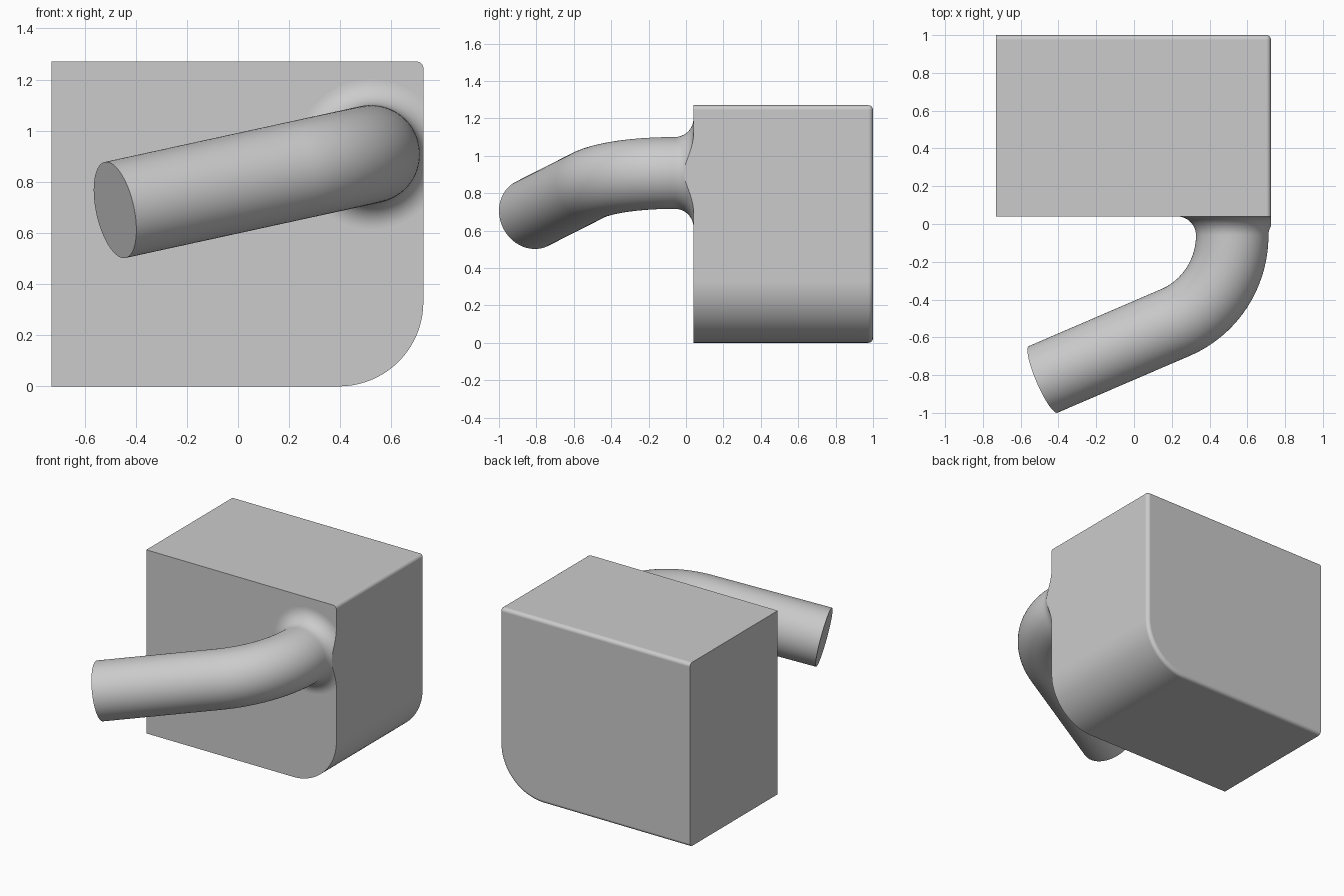
import bpy, bmesh
from math import sin, cos, pi, radians
from mathutils import Vector

if "Cube" in bpy.data.objects:
    bpy.data.objects.remove(bpy.data.objects["Cube"])

grey = bpy.data.materials.new("plain grey")
grey.use_nodes = True
grey.diffuse_color = (0.6, 0.6, 0.6, 1)
grey.node_tree.nodes["Principled BSDF"].inputs["Base Color"].default_value = grey.diffuse_color

LEFT, RIGHT, TOP = -0.73, 0.725, 1.27
FRONT, BACK = 0.04, 1.0
EDGE, CORNER = 0.025, 0.33


def finish(bm, name):
    bmesh.ops.recalc_face_normals(bm, faces=bm.faces)
    mesh = bpy.data.meshes.new(name)
    bm.to_mesh(mesh)
    bm.free()
    mesh.materials.append(grey)
    obj = bpy.data.objects.new(name, mesh)
    bpy.context.collection.objects.link(obj)
    bpy.ops.object.select_all(action='DESELECT')
    obj.select_set(True)
    bpy.context.view_layer.objects.active = obj
    bpy.ops.object.shade_smooth_by_angle(angle=radians(20))
    return obj


def bridge(bm, rings):
    for a, b in zip(rings, rings[1:]):
        for i in range(len(a)):
            j = (i + 1) % len(a)
            bm.faces.new((a[i], a[j], b[j], b[i]))


# Block: rounded profile, with a small rolled edge at the back
def block_ring(bm, y, d):
    points = [(LEFT, TOP - d), (LEFT, d)]
    for cx, cz, r, start, n in ((RIGHT - CORNER, CORNER, CORNER, -pi / 2, 20),
                                (RIGHT - EDGE, TOP - EDGE, EDGE, 0, 6)):
        for i in range(n + 1):
            a = start + pi / 2 * i / n
            points.append((cx + (r - d) * cos(a), cz + (r - d) * sin(a)))
    return [bm.verts.new((x, y, z)) for x, z in points]


bm = bmesh.new()
rings = [block_ring(bm, FRONT, 0)]
for i in range(7):
    t = pi / 2 * i / 6
    rings.append(block_ring(bm, BACK - EDGE + EDGE * sin(t), EDGE * (1 - cos(t))))
bridge(bm, rings)
bm.faces.new(rings[0])
bm.faces.new(rings[-1])
bmesh.ops.remove_doubles(bm, verts=bm.verts, dist=1e-5)
block = finish(bm, "block")
block.modifiers.new("flat_shading", 'WEIGHTED_NORMAL').keep_sharp = True

# Arm: flared base, bend and straight end
RADIUS, FLARE, BEND, LENGTH = 0.192, 0.1, 0.5, 0.779
TURN = radians(67.2)
root = Vector((0.52, FRONT - FLARE, 0.908))
out = Vector((0, -1, 0))
side = Vector((-1, 0, -0.218)).normalized()
normal = out.cross(side)


def arm_ring(bm, centre, angle, radius, n=72):
    across = side * cos(angle) - out * sin(angle)
    return [bm.verts.new(centre + radius * (across * cos(2 * pi * i / n) + normal * sin(2 * pi * i / n)))
            for i in range(n)]


bm = bmesh.new()
rings = []
for i in range(16, 0, -1):
    t = pi / 2 * i / 16
    rings.append(arm_ring(bm, root - out * FLARE * sin(t), 0, RADIUS + FLARE * (1 - cos(t))))
for i in range(25):
    a = TURN * i / 24
    centre = root + BEND * (out * sin(a) + side * (1 - cos(a)))
    rings.append(arm_ring(bm, centre, a, RADIUS))
tip = centre + LENGTH * (out * cos(TURN) + side * sin(TURN))
rings.append(arm_ring(bm, tip, TURN, RADIUS))
bridge(bm, rings)
bm.faces.new(rings[-1])

# Trim the flare flush with the block's side
cut = bmesh.ops.bisect_plane(bm, geom=bm.verts[:] + bm.edges[:] + bm.faces[:], dist=1e-6,
                             plane_co=(RIGHT, 0, 0), plane_no=(1, 0, 0), clear_outer=True)
rim = [v for v in cut["geom_cut"] if isinstance(v, bmesh.types.BMVert)]
bm.faces.new(sorted(rim, key=lambda v: v.co.z))
finish(bm, "arm")
